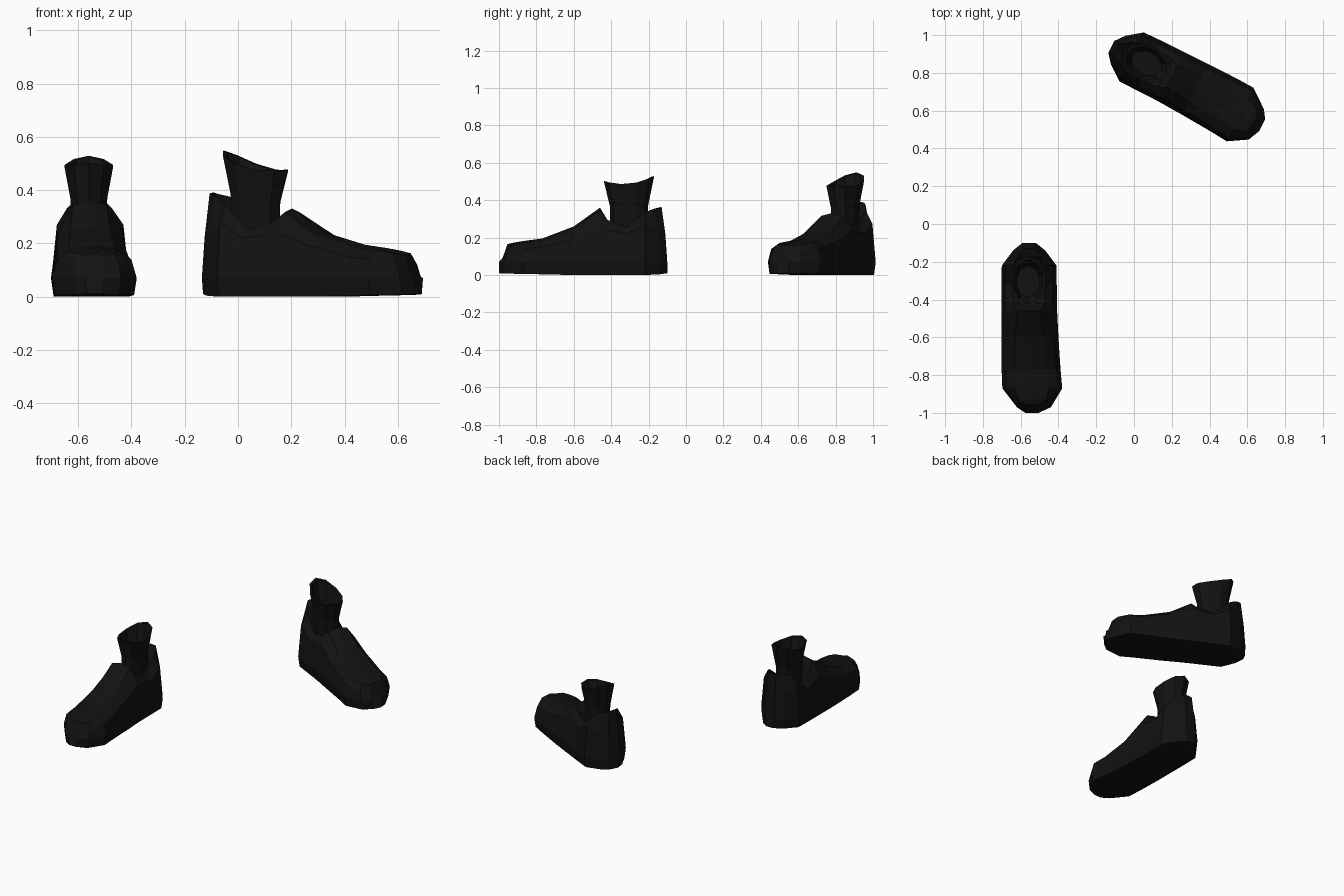
import bpy, bmesh, math

if "Cube" in bpy.data.objects:
    bpy.data.objects.remove(bpy.data.objects["Cube"])

black = bpy.data.materials.new("black_fabric")
black.diffuse_color = (0.006, 0.006, 0.006, 1)
black.use_nodes = True
black.node_tree.nodes["Principled BSDF"].inputs["Base Color"].default_value = black.diffuse_color

# Shoe stations from heel to toe:
# u, right v, left v, shoulder inset, shoulder z, rim right v, rim left v, rim z, centre z, lean of rim, bottom z
STATIONS = [
    (0.00, -.035, .035, .002, .22, -.03, .03, .360, .365, .03, .01),
    (0.04, -.085, .085, .010, .24, -.06, .06, .355, .330, .03, .004),
    (0.12, -.145, .145, .020, .27, -.085, .080, .335, .250, .00, .0),
    (0.22, -.147, .146, .020, .22, -.090, .085, .255, .220, .00, .0),
    (0.32, -.147, .147, .025, .24, -.085, .080, .295, .240, .00, .0),
    (0.36, -.147, .148, .027, .25, -.065, .060, .345, .360, .00, .0),
    (0.50, -.147, .155, .025, .19, -.075, .075, .248, .260, .00, .0),
    (0.67, -.146, .166, .022, .15, -.080, .090, .183, .195, .00, .004),
    (0.77, -.142, .175, .020, .14, -.080, .105, .172, .182, .00, .006),
    (0.87, -.065, .115, .006, .12, -.055, .090, .163, .172, -.04, .008),
    (0.90, -.020, .050, .002, .08, -.018, .048, .155, .165, -.045, .01),
]


def section(s):
    u, a, b, inset, zs, ea, eb, ze, zc, lean, z0 = s
    mid = u + lean * 0.35
    return [(u, a + .01, z0), (u, a, .07), (mid, a + inset, zs), (u + lean, ea, ze),
            (u + lean, (ea + eb) / 2, zc),
            (u + lean, eb, ze), (mid, b - inset, zs), (u, b, .07), (u, b - .01, z0)]


# Sock rings: base z, half length, half width, saddle strength
SOCK = [(.20, .10, .068, 0), (.37, .102, .073, 0), (.488, .135, .096, 1),
        (.484, .118, .082, 1), (.40, .085, .062, 0)]


def sock_ring(z, ru, rv, bend, n=10):
    pts = []
    for i in range(n):
        t = 2 * math.pi * i / n
        c, s = math.cos(t), math.sin(t)
        pts.append((.205 + ru * c, -.005 + rv * s, z + bend * (.028 * c * c - .013 * c)))
    return pts


def loft(name, rings, place):
    bm = bmesh.new()
    rows = [[bm.verts.new(place(*p)) for p in r] for r in rings]
    n = len(rows[0])
    for r0, r1 in zip(rows, rows[1:]):
        for i in range(n):
            j = (i + 1) % n
            bm.faces.new((r0[i], r0[j], r1[j], r1[i]))
    bm.faces.new(rows[0])
    bm.faces.new(rows[-1])
    bmesh.ops.recalc_face_normals(bm, faces=bm.faces)
    me = bpy.data.meshes.new(name)
    bm.to_mesh(me)
    bm.free()
    me.materials.append(black)
    ob = bpy.data.objects.new(name, me)
    bpy.context.collection.objects.link(ob)


def make_shoe(label, heel, angle, side, tilt):
    """Lay out one shoe from its heel point, heading, handedness and collar tilt."""
    d = (math.cos(angle), math.sin(angle))

    def place(u, v, z):
        k = min(max((z - .2) / .15, 0), 1)
        z += k * tilt * (.19 - u)
        v *= side
        return (heel[0] + u * d[0] - v * d[1], heel[1] + u * d[1] + v * d[0], z)

    loft(label + "_shoe", [section(s) for s in STATIONS], place)
    loft(label + "_sock", [sock_ring(*r) for r in SOCK], place)


# Front shoe, and its mirrored partner turned sideways
make_shoe("right", (-.555, -.10), -math.pi / 2, 1, 0)
make_shoe("left", (-.12, .938), math.radians(-26.5), -1, .17)
